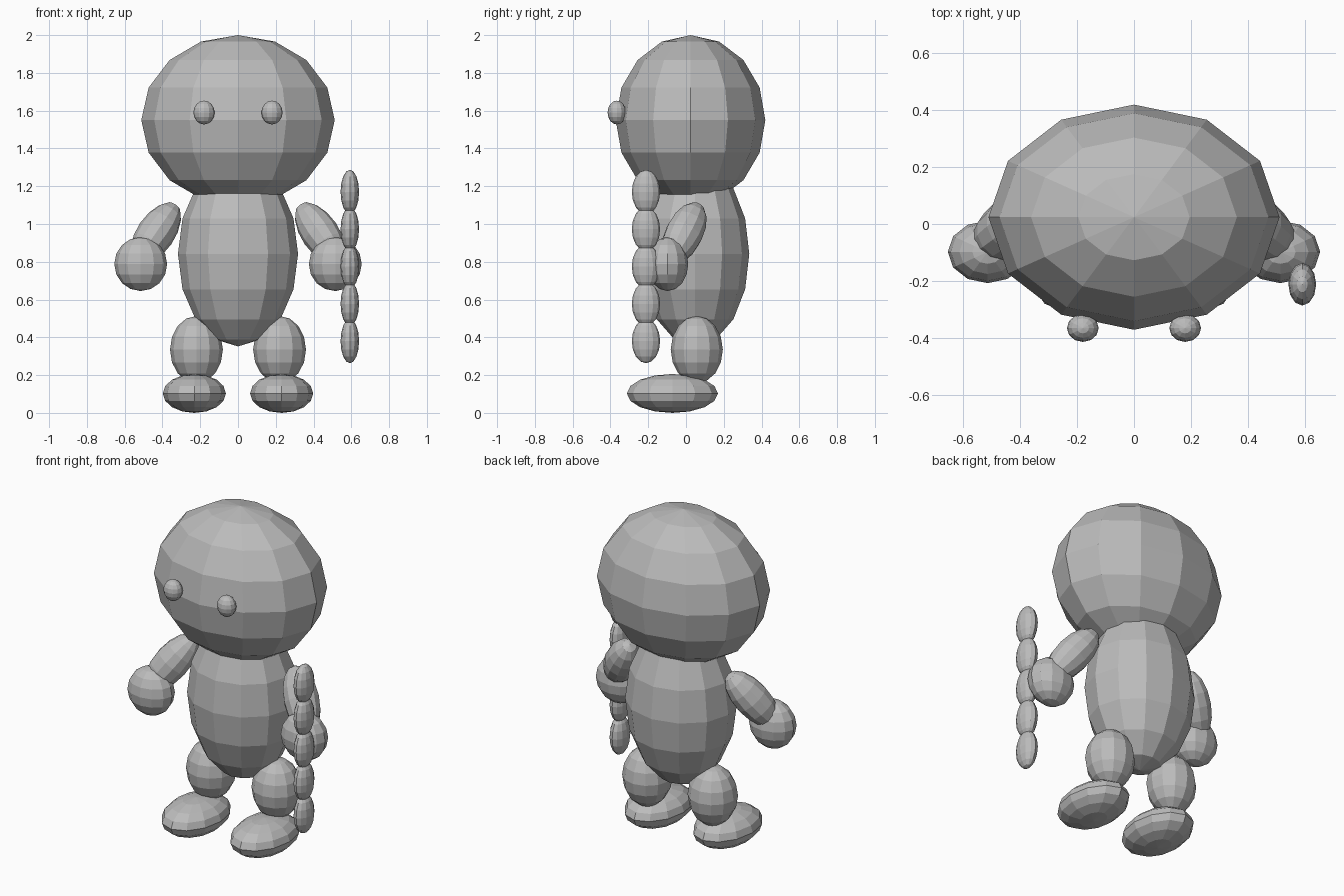
import bpy
from mathutils import Vector, Matrix

if "Cube" in bpy.data.objects:
    bpy.data.objects.remove(bpy.data.objects["Cube"])

grey = bpy.data.materials.new("plain grey")
grey.diffuse_color = (0.5, 0.5, 0.5, 1)
grey.use_nodes = True
grey.node_tree.nodes["Principled BSDF"].inputs["Base Color"].default_value = grey.diffuse_color


def ellipsoid(name, centre, radii, axis=None):
    """Flat-faced ellipsoid; its long z axis may be turned along a direction."""
    bpy.ops.mesh.primitive_uv_sphere_add(segments=12, ring_count=8, radius=1)
    ob = bpy.context.object
    ob.name = ob.data.name = name
    turn = Matrix.Identity(4)
    if axis:
        turn = Vector(axis).to_track_quat('Z', 'Y').to_matrix().to_4x4()
    ob.data.transform(turn @ Matrix.Diagonal((*radii, 1)))
    ob.location = centre
    ob.data.materials.append(grey)
    return ob


# Head and torso
ellipsoid("head", (0, 0.024, 1.55), (0.512, 0.396, 0.45))
ellipsoid("torso", (0, 0.048, 0.842), (0.318, 0.287, 0.49))

# Paired parts
for side, s in (("left", -1), ("right", 1)):
    ellipsoid(side + "_eye", (s * 0.18, -0.366, 1.59), (0.056, 0.049, 0.063))
    ellipsoid(side + "_arm", (s * 0.435, -0.01, 0.95), (0.1, 0.1, 0.2),
              (-s * 0.52, 0.38, 0.76))
    ellipsoid(side + "_hand", (s * 0.515, -0.098, 0.788), (0.14, 0.11, 0.143))
    ellipsoid(side + "_leg", (s * 0.22, 0.057, 0.335), (0.14, 0.138, 0.178))
    ellipsoid(side + "_foot", (s * 0.231, -0.072, 0.103), (0.167, 0.241, 0.103))

# Beaded staff held in one hand
for i in range(5):
    ellipsoid(f"staff_bead_{i + 1}", (0.592, -0.212, 0.38 + 0.1975 * i),
              (0.049, 0.075, 0.117))
